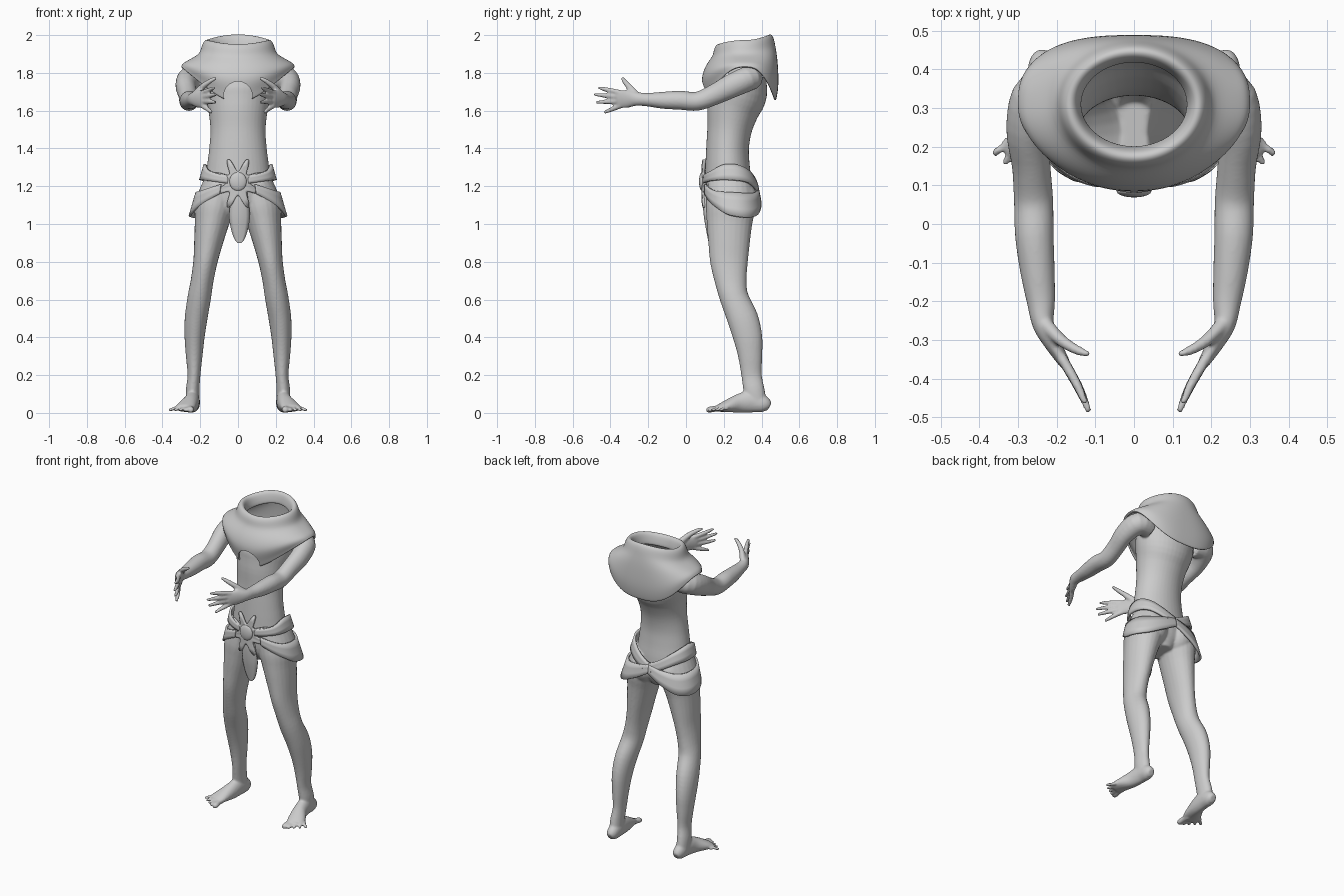
import bpy, bmesh, math
from mathutils import Vector, Matrix

if "Cube" in bpy.data.objects:
    bpy.data.objects.remove(bpy.data.objects["Cube"])


def spline(keys, steps):
    """Catmull-Rom through tuples of numbers"""
    out, n = [], len(keys)
    for i in range(n - 1):
        a, b, c, d = (keys[max(i - 1, 0)], keys[i], keys[i + 1], keys[min(i + 2, n - 1)])
        for s in range(steps):
            t = s / steps
            out.append([0.5 * (2 * q + (r - p) * t + (2 * p - 5 * q + 4 * r - w) * t * t
                               + (3 * q - p - 3 * r + w) * t ** 3) for p, q, r, w in zip(a, b, c, d)])
    return out + [list(keys[-1])]


def grid(bm, rows, closed, caps=False):
    vs = [[bm.verts.new(p) for p in r] for r in rows]
    n = len(rows[0])
    for a, b in zip(vs, vs[1:]):
        for j in range(n if closed else n - 1):
            k = (j + 1) % n
            bm.faces.new((a[j], a[k], b[k], b[j]))
    if caps:
        bm.faces.new(vs[0])
        bm.faces.new(vs[-1][::-1])


def tube(bm, keys, ref, side=1, steps=4, seg=24):
    """keys: x, y, z, half width, half depth"""
    pts = spline([(side * k[0],) + tuple(k[1:]) for k in keys], steps)
    rows = []
    for i, p in enumerate(pts):
        t = Vector(pts[min(i + 1, len(pts) - 1)][:3]) - Vector(pts[max(i - 1, 0)][:3])
        u = Vector(ref).cross(t).normalized()
        v = t.normalized().cross(u)
        rows.append([Vector(p[:3]) + u * p[3] * math.cos(a) + v * p[4] * math.sin(a)
                     for a in (2 * math.pi * j / seg for j in range(seg))])
    grid(bm, rows, True, True)


def finish(name, bm):
    bmesh.ops.recalc_face_normals(bm, faces=bm.faces)
    for f in bm.faces:
        f.smooth = True
    me = bpy.data.meshes.new(name)
    bm.to_mesh(me)
    bm.free()
    ob = bpy.data.objects.new(name, me)
    bpy.context.collection.objects.link(ob)
    return ob


def solid(ob, th, sub=0):
    m = ob.modifiers.new("thickness", 'SOLIDIFY')
    m.thickness, m.offset = th, 0
    if sub:
        ob.modifiers.new("smooth", 'SUBSURF').levels = sub
        ob.modifiers[-1].render_levels = sub
    return ob


def spow(v, p):
    return math.copysign(abs(v) ** p, v)


# Body: torso, legs, feet, arms and hands fused into one skin
bm = bmesh.new()
tube(bm, [(0, .285, 1.83, .19, .13), (0, .275, 1.7, .18, .155), (0, .248, 1.6, .157, .137),
          (0, .23, 1.5, .146, .118), (0, .22, 1.4, .152, .113), (0, .22, 1.3, .165, .118),
          (0, .225, 1.2, .175, .125), (0, .23, 1.1, .15, .12), (0, .235, 1.03, .06, .08)],
     (0, 1, 0), seg=40)
for s in (1, -1):
    # leg
    tube(bm, [(.09, .23, 1.22, .09, .115), (.122, .235, 1.1, .106, .13), (.14, .23, 1.0, .09, .12),
              (.157, .228, .9, .076, .11), (.173, .228, .8, .064, .1), (.19, .237, .7, .06, .085),
              (.205, .255, .61, .062, .076), (.222, .3, .5, .06, .082), (.23, .327, .4, .053, .077),
              (.232, .34, .3, .044, .064), (.233, .347, .2, .034, .054), (.24, .36, .12, .036, .056),
              (.24, .375, .04, .035, .055)], (0, 1, 0), s)
    # buttock
    bmesh.ops.create_uvsphere(bm, u_segments=24, v_segments=16, radius=1, matrix=(
        Matrix.Translation((s * .095, .27, 1.13)) @ Matrix.Diagonal((.095, .108, .11, 1))))
    # foot and toes
    tube(bm, [(.238, .442, .032, .02, .022), (.238, .415, .045, .035, .043), (.24, .35, .06, .038, .058),
              (.25, .28, .05, .042, .05), (.275, .21, .034, .053, .03), (.287, .17, .024, .048, .018)],
         (0, 0, 1), s)
    for i in range(5):
        u = i / 4
        r = .018 - .008 * min(u * 2, 1) ** .5
        tx, ty = .25 + .108 * u, .108 + .066 * u ** 1.5
        bx, by = .255 + .07 * u, .2 + .02 * u
        tube(bm, [(bx, by, .022, r, r), ((bx + tx) / 2, (by + ty) / 2, .022, r, r * .9),
                  (tx, ty + .012, .016, r, r * .9), (tx, ty, .015, r * .5, r * .5)],
             (0, 0, 1), s, 3, 12)
    # arm
    tube(bm, [(.17, .335, 1.765, .06, .06), (.245, .335, 1.772, .066, .066), (.275, .25, 1.735, .056, .064),
              (.266, .15, 1.685, .05, .055), (.26, .06, 1.65, .051, .05), (.258, -.03, 1.655, .05, .05),
              (.25, -.12, 1.655, .045, .045), (.241, -.2, 1.658, .037, .036), (.235, -.26, 1.662, .028, .036),
              (.21, -.31, 1.662, .022, .047), (.18, -.36, 1.66, .015, .047)], (0, 0, 1), s)
    # fingers and thumb
    for i, tip in enumerate([(.126, -.465, 1.722), (.116, -.487, 1.686), (.119, -.475, 1.645), (.14, -.435, 1.59)]):
        b = (.188, -.345, 1.695 - .023 * i)
        mid = [p + (q - p) * .55 for p, q in zip(b, tip)]
        mid[0] -= .004
        tube(bm, [(*b, .014, .014), (*mid, .0125, .0125), (*tip, .008, .008)], (0, 0, 1), s, 4, 12)
    tube(bm, [(.228, -.262, 1.68, .02, .022), (.19, -.3, 1.725, .016, .017), (.15, -.325, 1.755, .013, .013),
              (.116, -.338, 1.774, .008, .008)], (0, 0, 1), s, 4, 12)
body = finish("body", bm)
rm = body.modifiers.new("fuse", 'REMESH')
rm.mode, rm.voxel_size = 'VOXEL', .0065
sm = body.modifiers.new("relax", 'SMOOTH')
sm.factor, sm.iterations = .5, 4
bpy.context.view_layer.objects.active = body
for m in ("fuse", "relax"):
    bpy.ops.object.modifier_apply(modifier=m)
# open the torso beneath the collar
bm = bmesh.new()
bm.from_mesh(body.data)
bmesh.ops.delete(bm, geom=[f for f in bm.faces if f.calc_center_median().z > 1.78
                           and abs(f.calc_center_median().x) < .17], context='FACES')
for f in bm.faces:
    f.smooth = True
bm.to_mesh(body.data)
bm.free()

# Collared cape: centre y, half width, front/back depth, z front/side/back, squareness, front narrowing
rings = [(.31, .14, .112, .112, 1.88, 1.9, 1.93, 2, 0), (.31, .152, .124, .122, 1.935, 1.955, 1.985, 2, 0),
         (.31, .168, .14, .138, 1.948, 1.97, 2.0, 2, 0), (.31, .184, .155, .15, 1.925, 1.948, 1.975, 2, 0),
         (.31, .2, .165, .158, 1.885, 1.9, 1.935, 2.1, 0), (.31, .25, .2, .168, 1.835, 1.868, 1.87, 2.4, .1),
         (.31, .282, .222, .174, 1.765, 1.85, 1.76, 2.7, .2), (.31, .292, .205, .168, 1.69, 1.838, 1.69, 2.7, .28),
         (.31, .296, .195, .16, 1.645, 1.83, 1.655, 2.7, .3)]
rows = []
for yc, rx, rf, rb, zf, zs, zb, e, nar in spline(rings, 2):
    row = []
    for j in range(80):
        a = 2 * math.pi * j / 80
        c, sn = math.cos(a), math.sin(a)
        wf, wb = max(c, 0) ** 2, max(-c, 0) ** 2
        ex = 2 / (e if c < 0 else 2 + (e - 2) * .4)
        row.append((rx * spow(sn, ex) * (1 - nar * wf), yc - (rf if c > 0 else rb) * spow(c, ex),
                    zf * wf + zb * wb + zs * (1 - wf - wb)))
    rows.append(row)
bm = bmesh.new()
grid(bm, rows, True)
cape = solid(finish("collared_cape", bm), .012, 1)
# arched notch in the cape front
bpy.ops.mesh.primitive_cylinder_add(vertices=48, radius=.076, depth=.3, location=(0, .05, 1.678),
                                    rotation=(math.pi / 2, 0, 0))
cutter = bpy.context.object
cutter.name = "notch_cutter"
cutter.hide_render = True
cut = cape.modifiers.new("notch", 'BOOLEAN')
cut.object, cut.operation, cut.solver = cutter, 'DIFFERENCE', 'EXACT'
bpy.context.view_layer.objects.active = cape
for m in [m.name for m in cape.modifiers]:
    bpy.ops.object.modifier_apply(modifier=m)
bpy.data.objects.remove(cutter)


# Hip belts: angle from front, centre z, half height
def belt(name, keys):
    bm = bmesh.new()
    for s in (1, -1):
        rows = []
        for deg, zc, h in spline(keys, 8):
            a, row = math.radians(deg), []
            for k in (-1, -.33, .33, 1):
                z = zc + h * k
                w = 1.29 - z
                row.append((s * (.183 + w * .29) * spow(math.sin(a), .85),
                            .227 + w * .09 - (.132 + w * .11) * spow(math.cos(a), .85), z))
            rows.append(row)
        grid(bm, rows, False)
    solid(finish(name, bm), .013)


belt("upper_belt", [(12, 1.235, .02), (50, 1.255, .026), (90, 1.275, .042), (135, 1.25, .036), (180, 1.175, .028)])
belt("lower_belt", [(22, 1.185, .025), (58, 1.135, .042), (90, 1.105, .062), (130, 1.1, .062),
                    (160, 1.13, .045), (180, 1.165, .028)])

# Flower-shaped buckle wrapped around the belly, with a domed centre
bm = bmesh.new()
rows = []
for f in (.02, .3, .55, .8, 1):
    row = []
    for j in range(144):
        a = 2 * math.pi * j / 144
        edge = .094 + .036 * math.cos(8 * a + math.pi) + .008 * math.cos(16 * a)
        r = .07 * f if f < .6 else .0385 + (edge - .0385) * (f - .55) / .45
        x, z = r * math.cos(a), r * math.sin(a)
        row.append((x, .088 + 3 * x * x, 1.215 + z))
    rows.append(row)
grid(bm, rows, True)
solid(finish("flower_buckle", bm), .014)
bm = bmesh.new()
bmesh.ops.create_uvsphere(bm, u_segments=32, v_segments=16, radius=1, matrix=(
    Matrix.Translation((0, .085, 1.225)) @ Matrix.Diagonal((.045, .016, .05, 1))))
finish("buckle_dome", bm)

# Hanging loincloth: z, y, half width
bm = bmesh.new()
rows = [[(.008 + k * w, y + .25 * (k * w) ** 2 * 20, z) for k in (-1, -.6, -.2, .2, .6, 1)]
        for z, y, w in spline([(1.2, .098, .035), (1.12, .094, .045), (1.04, .1, .053), (.97, .112, .042),
                               (.92, .122, .025), (.9, .126, .008)], 4)]
grid(bm, rows, False)
solid(finish("loincloth", bm), .012)
